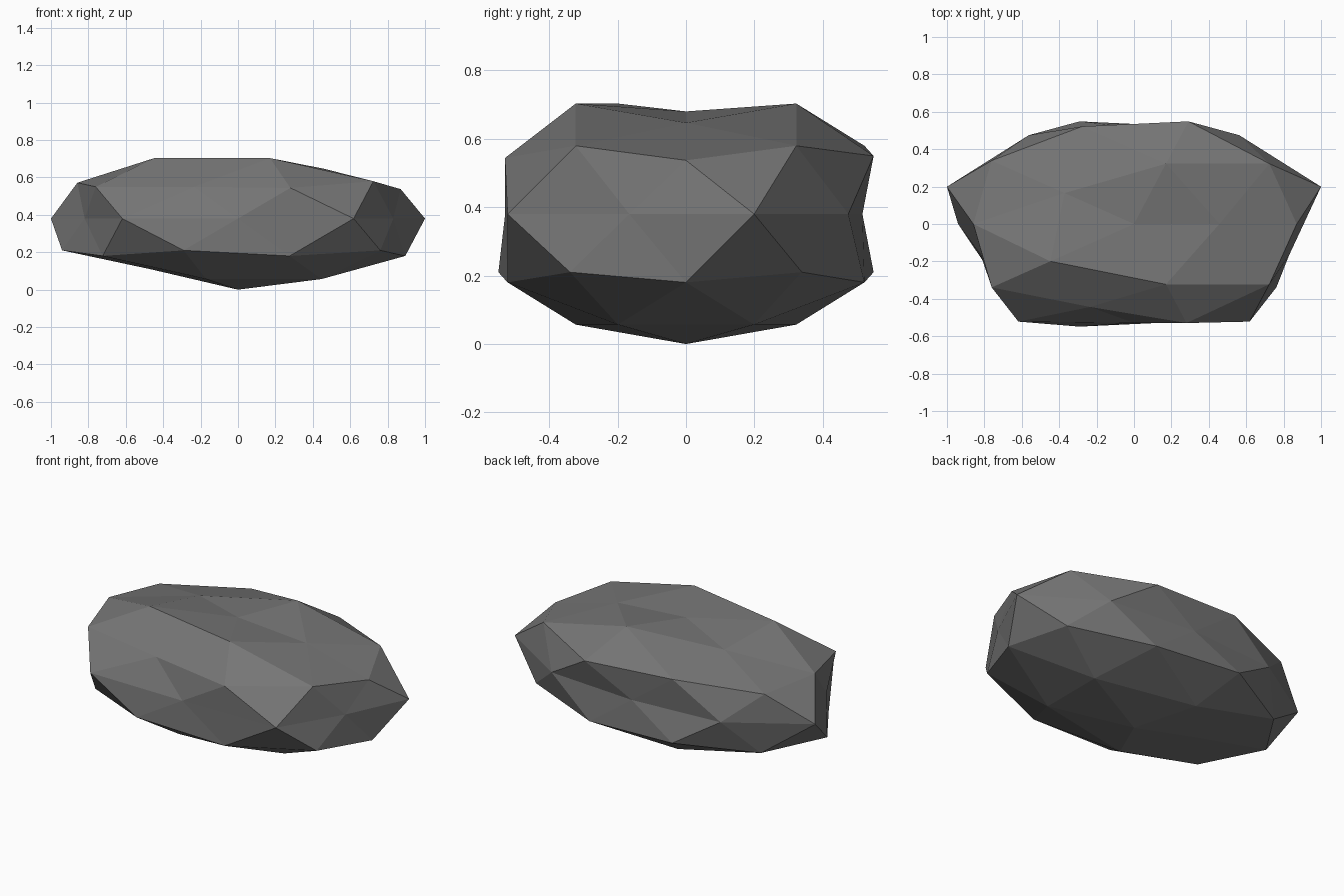
import bpy, bmesh, math

if "Cube" in bpy.data.objects:
    bpy.data.objects.remove(bpy.data.objects["Cube"])

# Stone colour
stone = bpy.data.materials.new("dark grey stone")
stone.diffuse_color = (0.18, 0.18, 0.18, 1)
stone.use_nodes = True
stone.node_tree.nodes["Principled BSDF"].inputs["Base Color"].default_value = stone.diffuse_color

# Dents: (height on unit sphere, heading in degrees, how far the corner is pulled in)
dents = [
    (1.0, 0, 0.79),
    (0.85, 0, 0.826), (0.85, 144, 0.83),
    (0.526, 180, 0.96), (0.526, -108, 0.85),
    (0.447, 0, 0.925), (0.447, -72, 0.965),
    (0.0, 54, 0.91), (0.0, 126, 0.91), (0.0, 90, 0.80),
    (0.0, -90, 0.82), (0.0, -18, 0.83), (0.0, -162, 0.82),
    (-0.85, 180, 0.84),
]


def dent_factor(co):
    for z, heading, factor in dents:
        r = math.sqrt(max(0, 1 - z * z))
        a = math.radians(heading)
        dx, dy, dz = co.x - r * math.cos(a), co.y - r * math.sin(a), co.z - z
        if dx * dx + dy * dy + dz * dz < 0.01:
            return factor
    return 1.0


# Faceted boulder: dented icosphere, flattened into a wide slab
bm = bmesh.new()
bmesh.ops.create_icosphere(bm, subdivisions=2, radius=1)
for v in bm.verts:
    f = dent_factor(v.co.normalized())
    v.co = (v.co.x * f * 1.0515, v.co.y * f * 0.645, 0.38 + v.co.z * f * 0.38)
bmesh.ops.recalc_face_normals(bm, faces=bm.faces)
mesh = bpy.data.meshes.new("boulder")
bm.to_mesh(mesh)
bm.free()
mesh.materials.append(stone)
boulder = bpy.data.objects.new("boulder", mesh)
bpy.context.collection.objects.link(boulder)
